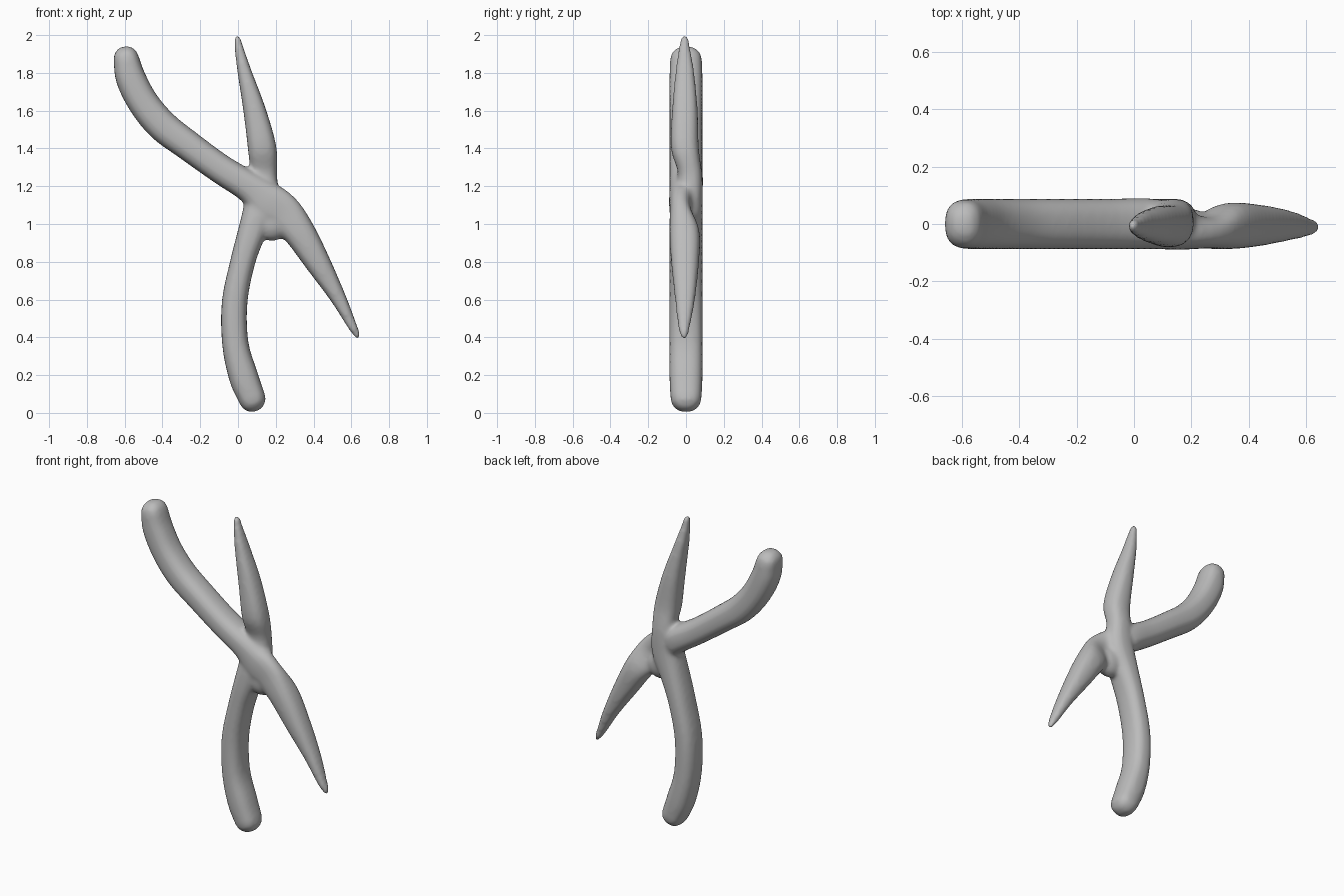
import bpy, bmesh, math
from mathutils import Vector

if "Cube" in bpy.data.objects:
    bpy.data.objects.remove(bpy.data.objects["Cube"])

# Each lever: handle end -> pivot -> jaw tip, as (x, z, half width, y centre, half depth)
LEVER_A = [(-0.592, 1.875, .068, 0, .084), (-0.567, 1.77, .080, 0, .088),
           (-0.50, 1.64, .082, 0, .088), (-0.40, 1.52, .084, 0, .088),
           (-0.27, 1.42, .080, 0, .088), (-0.09, 1.29, .078, 0, .088),
           (0.07, 1.19, .085, 0, .088), (0.16, 1.11, .110, -.02, .07),
           (0.24, 1.06, .100, -.030, .056), (0.325, 0.955, .085, -.008, .080),
           (0.42, 0.80, .068, -.005, .074), (0.53, 0.61, .042, -.005, .054),
           (0.60, 0.47, .026, -.01, .034), (0.629, 0.415, .018, -.01, .022)]
LEVER_B = [(0.075, 0.075, .072, 0, .082), (0.030, 0.19, .078, 0, .088),
           (-0.014, 0.365, .070, 0, .088), (-0.018, 0.585, .068, 0, .088),
           (0.025, 0.80, .066, 0, .088), (0.078, 0.97, .076, 0, .088),
           (0.125, 1.11, .090, .005, .083), (0.135, 1.26, .072, .022, .064),
           (0.128, 1.40, .076, -.006, .074), (0.088, 1.60, .060, -.006, .068),
           (0.036, 1.80, .038, -.006, .050), (0.008, 1.92, .025, -.008, .032),
           (-0.002, 1.975, .018, -.008, .023)]
SIDES = 20


def catmull(points, steps=4):
    """Smoothly interpolate the lever stations."""
    p = [Vector(q) for q in points]
    p = [p[0] * 2 - p[1]] + p + [p[-1] * 2 - p[-2]]
    out = []
    for i in range(1, len(p) - 2):
        a, b, c, d = p[i - 1:i + 3]
        for k in range(steps):
            t = k / steps
            out.append(0.5 * (2 * b + (c - a) * t + (2 * a - 5 * b + 4 * c - d) * t * t
                              + (3 * b - a - 3 * c + d) * t ** 3))
    return out + [p[-2]]


def ring(bm, s, tangent, scale, shift):
    """Rounded-square section across the path."""
    nx, nz = -tangent[1], tangent[0]
    verts = []
    for k in range(SIDES):
        a = 2 * math.pi * k / SIDES
        u, v = [math.copysign(abs(f) ** 0.8, f) * scale for f in (math.cos(a), math.sin(a))]
        verts.append(bm.verts.new((s[0] + tangent[0] * shift + nx * s[2] * u,
                                   s[3] + s[4] * v,
                                   s[1] + tangent[1] * shift + nz * s[2] * u)))
    return verts


def add_lever(bm, points):
    st = catmull(points)
    tangents = []
    for i in range(len(st)):
        a, b = st[max(i - 1, 0)], st[min(i + 1, len(st) - 1)]
        tangents.append(Vector((b[0] - a[0], b[1] - a[1])).normalized())
    angles = [math.radians(d) for d in (72, 50, 25)]
    rings = [ring(bm, st[0], tangents[0], math.cos(a), -math.sin(a) * st[0][2]) for a in angles]
    rings += [ring(bm, s, t, 1, 0) for s, t in zip(st, tangents)]
    rings += [ring(bm, st[-1], tangents[-1], math.cos(a), math.sin(a) * st[-1][2] * 1.3)
              for a in reversed(angles)]
    for r, q in zip(rings, rings[1:]):
        for k in range(SIDES):
            j = (k + 1) % SIDES
            bm.faces.new((r[k], r[j], q[j], q[k]))
    bm.faces.new(rings[0])
    bm.faces.new(rings[-1])


# Both levers and the web that rounds the lower crotch
bm = bmesh.new()
add_lever(bm, LEVER_A)
add_lever(bm, LEVER_B)
web = bmesh.ops.create_uvsphere(bm, u_segments=20, v_segments=12, radius=1)["verts"]
for v in web:
    v.co = Vector((0.18 + v.co.x * .095, -.012 + v.co.y * .068, 1.005 + v.co.z * .095))
bmesh.ops.recalc_face_normals(bm, faces=bm.faces)
mesh = bpy.data.meshes.new("pliers")
bm.to_mesh(mesh)
bm.free()
pliers = bpy.data.objects.new("pliers", mesh)
bpy.context.collection.objects.link(pliers)

# Plain metal grey
grey = bpy.data.materials.new("metal grey")
grey.diffuse_color = (0.5, 0.5, 0.5, 1)
grey.use_nodes = True
grey.node_tree.nodes["Principled BSDF"].inputs["Base Color"].default_value = grey.diffuse_color
mesh.materials.append(grey)

# Fuse the parts into one soft skin
remesh = pliers.modifiers.new("fuse", 'REMESH')
remesh.mode = 'VOXEL'
remesh.voxel_size = 0.012
remesh.use_smooth_shade = True
soften = pliers.modifiers.new("soften", 'SMOOTH')
soften.factor = 0.5
soften.iterations = 8
